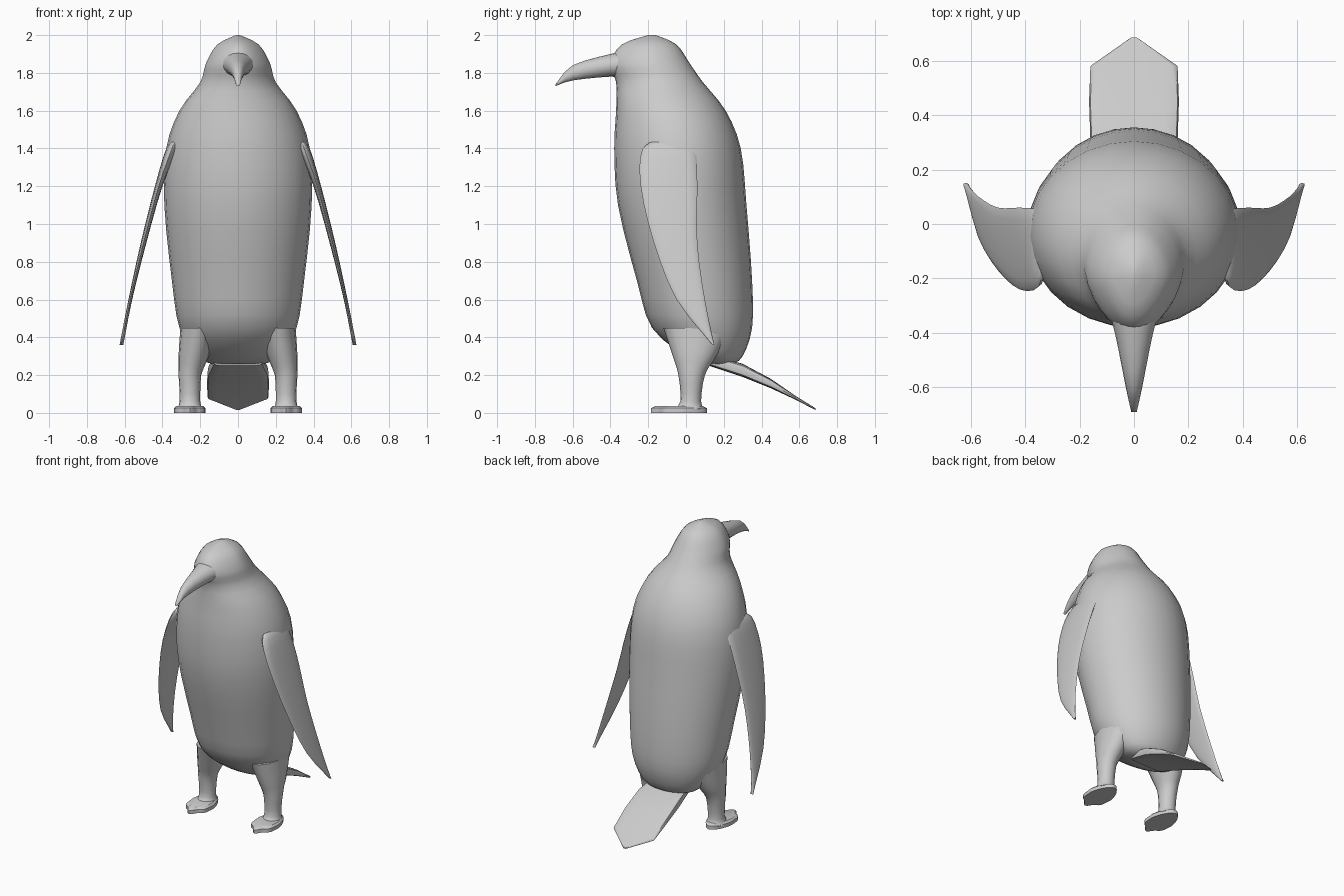
import bpy, bmesh, math
from mathutils import Vector

if "Cube" in bpy.data.objects:
    bpy.data.objects.remove(bpy.data.objects["Cube"])

shade = 0.6
grey = bpy.data.materials.new("plain_grey")
grey.use_nodes = True
grey.diffuse_color = (shade, shade, shade, 1)
grey.node_tree.nodes["Principled BSDF"].inputs["Base Color"].default_value = grey.diffuse_color


# Cross-section shapes: an angle and a ring centre give a point on a unit outline
def oval(angle, centre):
    return math.cos(angle), math.sin(angle)


def egg(angle, centre):
    """Oval that narrows toward the face on the rings of the head."""
    narrowing = min(max(centre.z - 1.65, 0), 0.25)
    return math.cos(angle) * (1 - narrowing * max(-math.sin(angle), 0)), math.sin(angle)


def slab(angle, centre):
    """Rounded rectangle."""
    def squared(value):
        return math.copysign(abs(value) ** 0.4, value)
    return squared(math.cos(angle)), squared(math.sin(angle))


def webbed(angle, centre):
    """Oval with three toe lobes along its front and a narrower heel."""
    forward = max(-math.sin(angle), 0)
    lobe = 1 + 0.1 * forward * math.cos(6 * (angle + math.pi / 2))
    heel = 1 - 0.2 * max(math.sin(angle), 0)
    return math.cos(angle) * lobe * heel, math.sin(angle) * lobe


def smooth_rows(rows, steps=3):
    """Pass a smooth curve through a few key rows of measurements."""
    keys = [Vector(row) for row in rows]
    keys = [keys[0], *keys, keys[-1]]
    result = []
    for before, start, end, after in zip(keys, keys[1:], keys[2:], keys[3:]):
        for step in range(steps):
            t = step / steps
            leave, arrive = (end - before) / 2, (after - start) / 2
            blend = t * t * (3 - 2 * t)
            result.append(start.lerp(end, blend) + leave * t * (1 - t) ** 2 - arrive * t * t * (1 - t))
    result.append(keys[-1])
    return result


def level_ring(z, x, half_width, front, back):
    """Horizontal ring: centre and two half axes."""
    centre = Vector((x, (front + back) / 2, z))
    return centre, Vector((half_width, 0, 0)), Vector((0, (back - front) / 2, 0))


def upright_ring(y, half_width, bottom, top):
    """Ring facing forward: centre and two half axes."""
    centre = Vector((0, y, (bottom + top) / 2))
    return centre, Vector((half_width, 0, 0)), Vector((0, 0, (top - bottom) / 2))


def loft(name, rings, sides=16, shape=oval, mirror=False, crease=60):
    """Skin a row of rings, cap both ends and shade the result."""
    bm = bmesh.new()
    loops = []
    for centre, across, along in rings:
        loop = []
        for i in range(sides):
            u, v = shape(math.tau * i / sides, centre)
            loop.append(bm.verts.new(centre + across * u + along * v))
        loops.append(loop)
    for lower, upper in zip(loops, loops[1:]):
        for i in range(sides):
            bm.faces.new((lower[i - 1], lower[i], upper[i], upper[i - 1]))
    bm.faces.new(loops[0])
    bm.faces.new(loops[-1])
    bmesh.ops.recalc_face_normals(bm, faces=bm.faces)
    mesh = bpy.data.meshes.new(name)
    bm.to_mesh(mesh)
    bm.free()
    mesh.materials.append(grey)
    part = bpy.data.objects.new(name, mesh)
    bpy.context.collection.objects.link(part)
    if mirror:
        part.modifiers.new("Mirror", "MIRROR")
    bpy.ops.object.select_all(action="DESELECT")
    part.select_set(True)
    bpy.context.view_layer.objects.active = part
    bpy.ops.object.shade_smooth_by_angle(angle=math.radians(crease))


# Body and head in one skin: height, half width, front, back
body = [
    (0.26, 0.14, 0.1, 0.25), (0.3, 0.22, 0, 0.3), (0.45, 0.31, -0.18, 0.35),
    (0.7, 0.35, -0.26, 0.35), (1.1, 0.39, -0.36, 0.32), (1.4, 0.38, -0.38, 0.29),
    (1.6, 0.31, -0.37, 0.21), (1.75, 0.2, -0.37, 0.09), (1.85, 0.17, -0.4, 0.02),
    (1.95, 0.11, -0.34, -0.05), (2, 0.01, -0.2, -0.16)]
loft("body", [level_ring(z, 0, *size) for z, *size in smooth_rows(body)], sides=28, shape=egg)

# Drooping beak: distance forward, half width, bottom, top
beak = [(-0.3, 0.1, 1.77, 1.92), (-0.4, 0.07, 1.78, 1.9), (-0.6, 0.03, 1.76, 1.84),
        (-0.69, 0.01, 1.73, 1.74)]
loft("beak", [upright_ring(*row) for row in smooth_rows(beak)])

# Legs flare and lean inward as they enter the body: height, half width, front, back
leg_x = 0.255
leg = [(0.02, 0.07, -0.07, 0.1), (0.06, 0.055, -0.03, 0.08), (0.2, 0.06, -0.04, 0.1),
       (0.3, 0.08, -0.07, 0.16), (0.45, 0.1, -0.12, 0.24)]
loft("legs", [level_ring(z, leg_x - max(z - 0.2, 0) / 5, *size) for z, *size in smooth_rows(leg)],
     mirror=True)

# Flat webbed feet with a sloping upper edge
foot_layers = [(0, 1), (0.025, 1), (0.037, 0.85)]
loft("feet", [level_ring(z, leg_x, 0.083 * size, -0.035 - 0.135 * size, -0.035 + 0.145 * size)
              for z, size in foot_layers], sides=36, shape=webbed, mirror=True, crease=40)

# Flippers hang outward from the shoulder: height, centre, half thickness, front, back
flipper = [(1.45, 0.33, 0.01, -0.12, 0), (1.4, 0.35, 0.03, -0.23, 0.05), (1.2, 0.42, 0.02, -0.24, 0.06),
           (0.9, 0.5, 0.015, -0.17, 0.06), (0.6, 0.57, 0.01, -0.05, 0.1), (0.36, 0.617, 0.01, 0.14, 0.15)]
loft("flippers", [level_ring(*row) for row in smooth_rows(flipper)], mirror=True)

# Tail is a flat wedge thinning to a point: distance back, half width, underside, top
tail = [(0.12, 0.13, 0.25, 0.31), (0.3, 0.16, 0.19, 0.26), (0.45, 0.165, 0.13, 0.18),
        (0.58, 0.16, 0.07, 0.09), (0.685, 0.01, 0.015, 0.025)]
loft("tail", [upright_ring(*row) for row in tail], shape=slab, crease=50)
